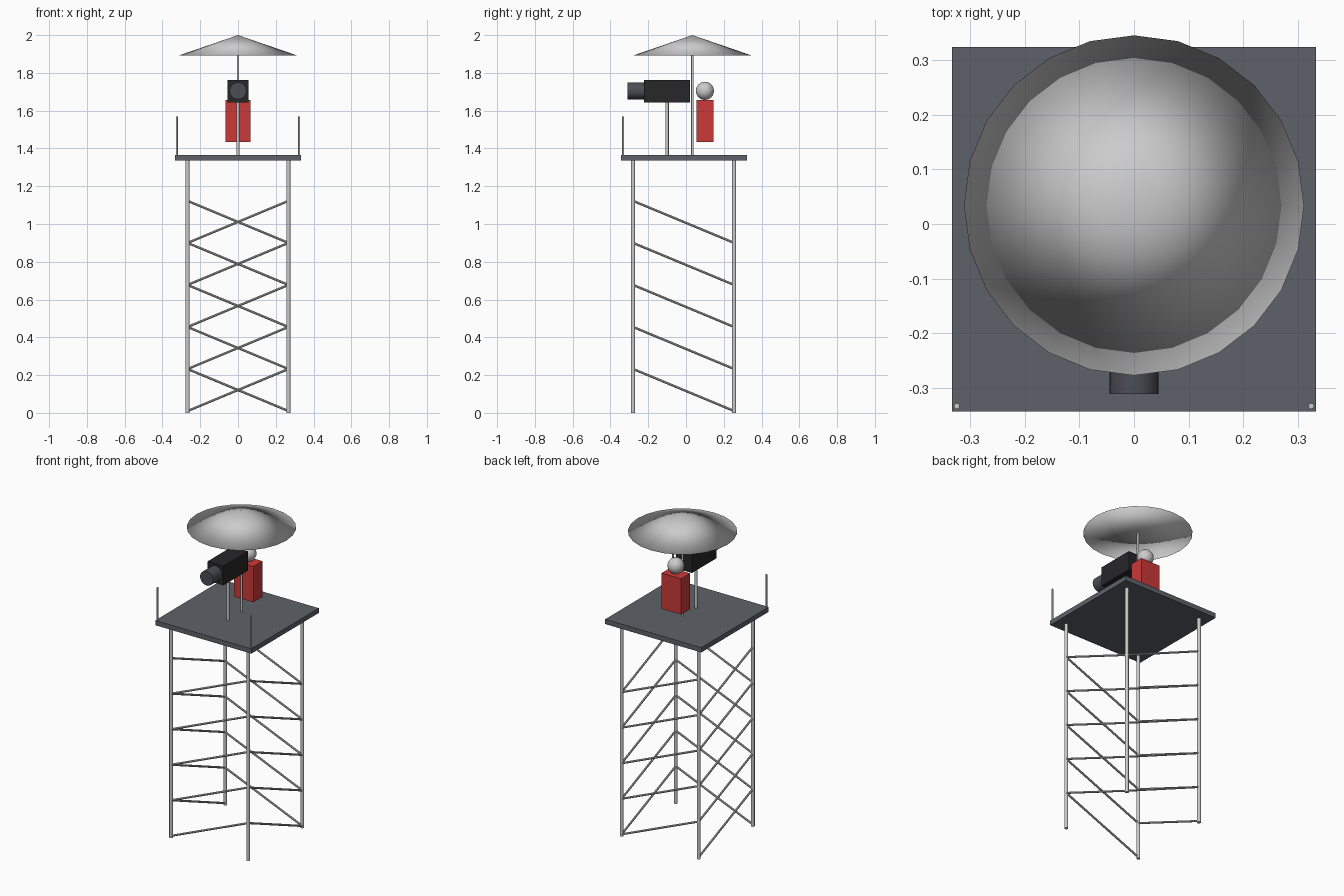
import bpy, math
from mathutils import Vector

if "Cube" in bpy.data.objects:
    bpy.data.objects.remove(bpy.data.objects["Cube"])


def material(name, rgb):
    m = bpy.data.materials.new(name)
    m.diffuse_color = (*rgb, 1)
    m.use_nodes = True
    m.node_tree.nodes["Principled BSDF"].inputs["Base Color"].default_value = m.diffuse_color
    return m


RED = material("red", (0.6, 0.04, 0.04))
DARK = material("dark_grey", (0.11, 0.12, 0.14))
BLACK = material("black", (0.02, 0.02, 0.022))
LENS = material("lens_grey", (0.07, 0.075, 0.09))


def finish(name, mat=None):
    o = bpy.context.object
    o.name = name
    if mat:
        o.data.materials.append(mat)
    return o


def box(name, lo, hi, mat=None):
    lo, hi = Vector(lo), Vector(hi)
    bpy.ops.mesh.primitive_cube_add(size=1, location=(lo + hi) / 2)
    o = finish(name, mat)
    o.scale = hi - lo
    return o


def rod(name, a, b, r, mat=None, sides=12):
    a, b = Vector(a), Vector(b)
    d = b - a
    bpy.ops.mesh.primitive_cylinder_add(vertices=sides, radius=r, depth=d.length,
                                        location=(a + b) / 2,
                                        rotation=d.to_track_quat('Z', 'Y').to_euler())
    bpy.ops.object.shade_smooth_by_angle(angle=math.radians(40))
    return finish(name, mat)


# Tower legs
DECK_LO, DECK_HI = 1.335, 1.365
LX, YF, YB = 0.267, -0.28, 0.255
for side, x in (("left", -LX), ("right", LX)):
    for end, y in (("front", YF), ("back", YB)):
        rod(f"{end}_{side}_leg", (x, y, 0), (x, y, DECK_LO + 0.005), 0.011)

# Diagonal braces, one per face on each level: low corner to high corner
FL, FR, BL, BR = (-LX, YF), (LX, YF), (-LX, YB), (LX, YB)
STEP = 0.2225
for i in range(5):
    z = 0.01 + i * STEP
    for face, low, high in (("front", FL, FR), ("right", BR, FR),
                            ("back", BR, BL), ("left", BL, FL)):
        rod(f"{face}_brace_{i + 1}", (*low, z), (*high, z + STEP), 0.0062, sides=8)

# Platform and front corner posts
box("platform", (-0.333, -0.343, DECK_LO), (0.333, 0.324, DECK_HI), DARK)
for side, x in (("left", -0.324), ("right", 0.324)):
    rod(f"{side}_corner_post", (x, -0.333, DECK_HI - 0.005), (x, -0.333, 1.57), 0.0053)

# Camera on its stand
rod("camera_stand", (0, -0.1, DECK_HI - 0.005), (0, -0.1, 1.645), 0.009)
box("camera_body", (-0.055, -0.222, 1.642), (0.055, 0.02, 1.763), BLACK)
rod("camera_lens", (0, -0.311, 1.705), (0, -0.215, 1.705), 0.045, LENS, sides=24)

# Operator
box("operator_torso", (-0.067, 0.056, 1.433), (0.067, 0.145, 1.657), RED)
bpy.ops.mesh.primitive_uv_sphere_add(segments=24, ring_count=12, radius=0.048,
                                     location=(0, 0.1, 1.705))
bpy.ops.object.shade_smooth()
finish("operator_head")

# Sunshade: closed, fully smooth cone on a pole
rod("sunshade_pole", (0, 0.034, DECK_HI - 0.005), (0, 0.034, 1.91), 0.0065)
bpy.ops.mesh.primitive_cone_add(vertices=24, radius1=0.311, radius2=0, depth=0.107,
                                end_fill_type='TRIFAN', location=(0, 0.034, 1.9465))
bpy.ops.object.shade_smooth()
finish("sunshade")
